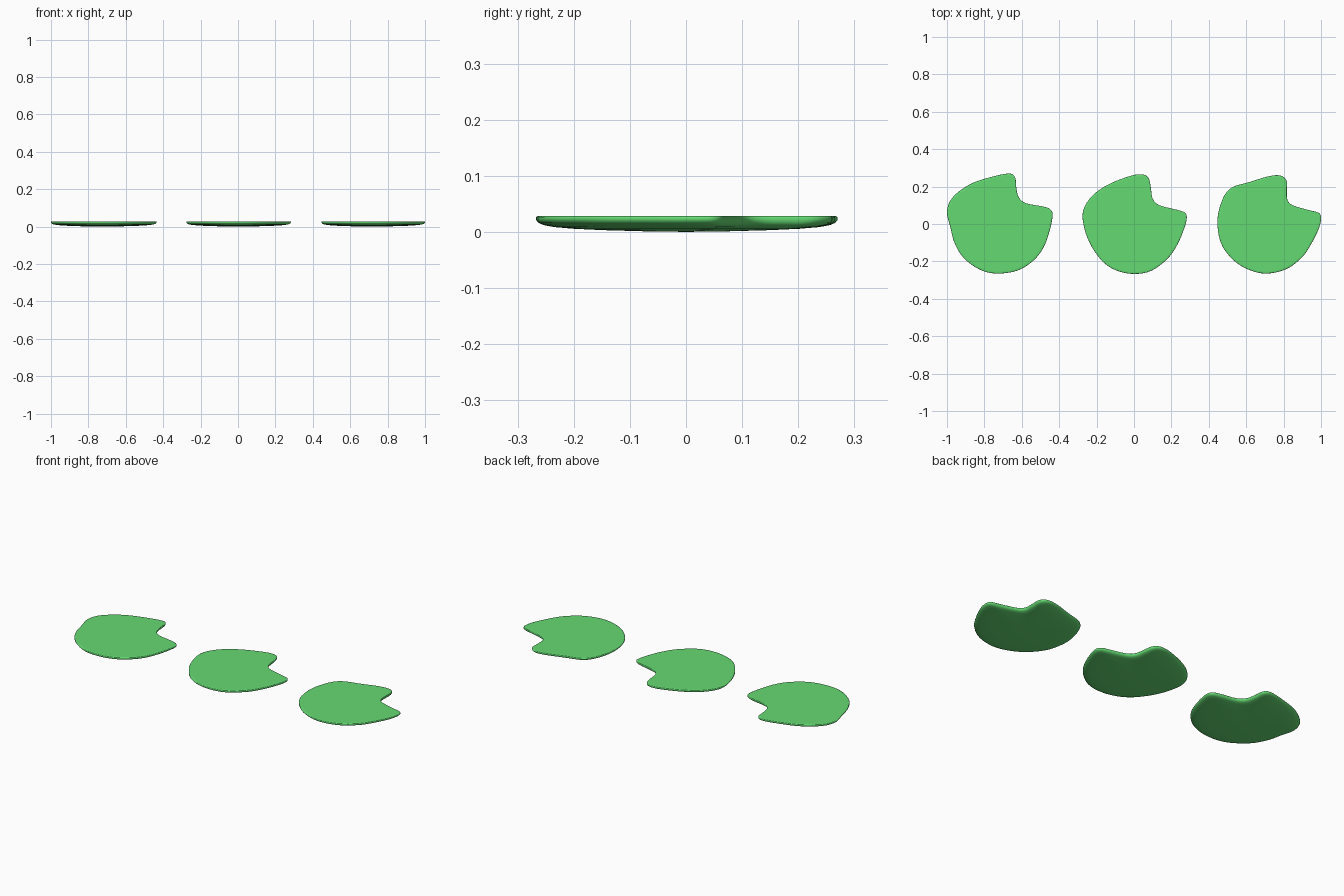
import bpy
import bmesh

if "Cube" in bpy.data.objects:
    bpy.data.objects.remove(bpy.data.objects["Cube"])

# leaf material
green = bpy.data.materials.new("leaf_green")
green.diffuse_color = (0.13, 0.70, 0.17, 1.0)
green.use_nodes = True
green.node_tree.nodes["Principled BSDF"].inputs["Base Color"].default_value = green.diffuse_color

# outline control points, relative to each pad's centre
LEFT = [(.295, .045), (.283, .078), (.246, .093), (.15, .112), (.112, .147), (.10, .20),
        (.094, .25), (.06, .27), (-.043, .249), (-.15, .211), (-.24, .142), (-.27, .067),
        (-.251, -.02), (-.23, -.10), (-.182, -.18), (-.096, -.243), (-.005, -.265),
        (.107, -.249), (.193, -.195), (.246, -.126), (.278, -.04)]
MIDDLE = [(.282, .03), (.275, .058), (.245, .072), (.138, .10), (.10, .135), (.09, .195),
          (.078, .245), (.045, .265), (-.02, .257), (-.14, .21), (-.227, .147), (-.273, .067),
          (-.265, -.025), (-.227, -.12), (-.163, -.205), (-.09, -.25), (0, -.267),
          (.093, -.25), (.18, -.185), (.232, -.11), (.268, -.025)]
RIGHT = [(.29, .03), (.278, .06), (.23, .073), (.139, .10), (.11, .131), (.107, .185),
         (.105, .233), (.07, .26), (.005, .254), (-.09, .225), (-.187, .195), (-.235, .136),
         (-.264, .024), (-.246, -.10), (-.182, -.19), (-.10, -.243), (-.005, -.265),
         (.10, -.243), (.182, -.185), (.23, -.12), (.276, -.03)]

# cross-section from top to bottom: (scale of the outline, height)
PROFILE = [(.60, .028), (.95, .028), (.99, .028), (1, .0265), (1, .021), (.985, .016),
           (.95, .012), (.88, .0085), (.75, .0055), (.55, .003), (.28, .001)]


def smooth_loop(pts, steps=4):
    """Closed Catmull-Rom curve through the points."""
    out, n = [], len(pts)
    for i in range(n):
        a, b, c, d = (pts[(i + k) % n] for k in (-1, 0, 1, 2))
        for s in range(steps):
            t = s / steps
            out.append(tuple(0.5 * (2 * q + (r - p) * t + (2 * p - 5 * q + 4 * r - w) * t * t
                                    + (3 * q - p - 3 * r + w) * t ** 3)
                             for p, q, r, w in zip(a, b, c, d)))
    return out


def lily_pad(name, pts, x):
    loop = smooth_loop(pts)
    n = len(loop)
    bm = bmesh.new()
    rings = [[bm.verts.new((px * s, py * s, z)) for px, py in loop] for s, z in PROFILE]
    top, bottom = bm.verts.new((0, 0, .028)), bm.verts.new((0, 0, 0))
    for i in range(n):
        j = (i + 1) % n
        bm.faces.new((top, rings[0][i], rings[0][j]))
        bm.faces.new((bottom, rings[-1][j], rings[-1][i]))
        for a, b in zip(rings, rings[1:]):
            bm.faces.new((a[i], b[i], b[j], a[j]))
    for f in bm.faces:
        f.smooth = True
    bmesh.ops.recalc_face_normals(bm, faces=bm.faces)
    mesh = bpy.data.meshes.new(name)
    bm.to_mesh(mesh)
    bm.free()
    mesh.materials.append(green)
    obj = bpy.data.objects.new(name, mesh)
    obj.location.x = x
    bpy.context.collection.objects.link(obj)


# three pads in a row
lily_pad("lily_pad_left", LEFT, -0.73)
lily_pad("lily_pad_middle", MIDDLE, 0.0)
lily_pad("lily_pad_right", RIGHT, 0.71)
